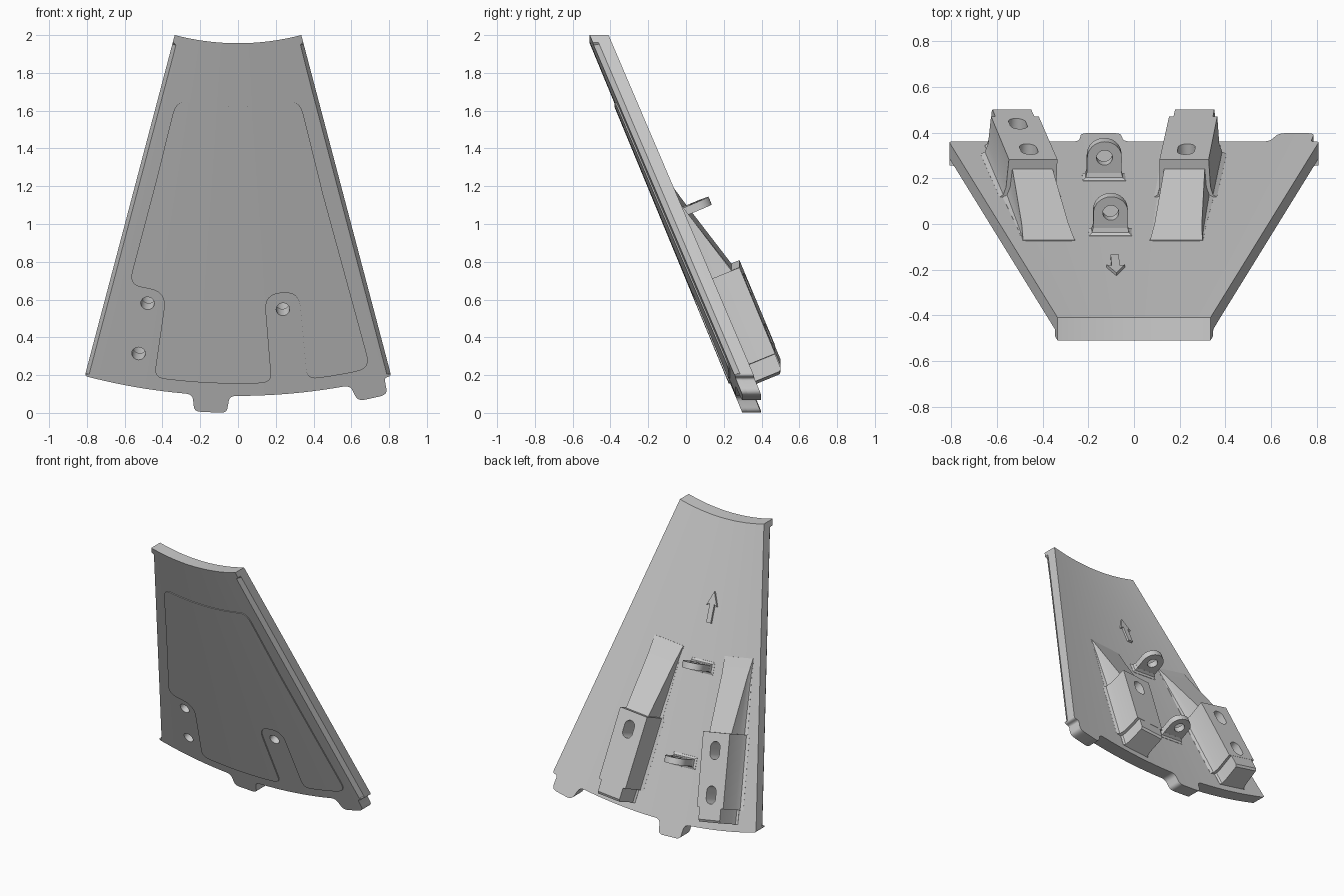
import bpy, bmesh
from math import sin, cos, pi, radians, atan
from mathutils import Vector, Matrix

if "Cube" in bpy.data.objects:
    bpy.data.objects.remove(bpy.data.objects["Cube"])

# Whole part is a sector of a shallow cone whose axis runs along y
CZ, R0, R1, K = 3.27, 1.313, 3.18, 0.413
ALPHA = atan(K)
HALF = 14.78
T = 2.6                       # unrolled width per radian
APEX = Vector((0, -0.41 - K * R0, CZ))


def finish(bm, name, angle=30):
    bmesh.ops.recalc_face_normals(bm, faces=bm.faces)
    me = bpy.data.meshes.new(name)
    bm.to_mesh(me)
    bm.free()
    ob = bpy.data.objects.new(name, me)
    bpy.context.collection.objects.link(ob)
    return ob


def rounded(corners):
    """Corners are (degrees, radius, cut); returns unrolled outline."""
    P = [(Vector((radians(a) * T, r)), c) for a, r, c in corners]
    out = []
    for i, (p, c) in enumerate(P):
        if c == 0:
            out.append(p)
            continue
        a = p + (P[i - 1][0] - p).normalized() * c
        b = p + (P[(i + 1) % len(P)][0] - p).normalized() * c
        for k in range(7):
            t = k / 6
            out.append(a * (1 - t) ** 2 + p * 2 * t * (1 - t) + b * t * t)
    return out


def cone_slab(name, corners, h0, h1, chamfer=0.0):
    """Flat outline, extruded, sliced into narrow strips and wrapped on the cone."""
    bm = bmesh.new()
    f = bm.faces.new([bm.verts.new((p.x, p.y, h0)) for p in rounded(corners)])
    ext = bmesh.ops.extrude_face_region(bm, geom=[f])
    for v in ext["geom"]:
        if isinstance(v, bmesh.types.BMVert):
            v.co.z = h1
    for i in range(-14, 15):
        bmesh.ops.bisect_plane(bm, geom=bm.verts[:] + bm.edges[:] + bm.faces[:],
                               plane_co=(radians(i + 0.037) * T, 0, 0), plane_no=(1, 0, 0))
    bmesh.ops.triangulate(bm, faces=[f for f in bm.faces if len(f.verts) > 4])
    for v in bm.verts:
        th, r, h = v.co.x / T, v.co.y, v.co.z
        if chamfer and h < h0 + 1e-5 and abs(th) > radians(HALF) - 1e-4 and r > R0 + 0.045:
            th -= (chamfer / r) * (1 if th > 0 else -1)
        v.co = (r * sin(th), -0.51 + K * (r - R0) + h, CZ - r * cos(th))
    return finish(bm, name)


def frame(deg):
    """Local axes at an angle: across, down the slope, out of the back face."""
    t = radians(deg)
    er, ey = Vector((sin(t), 0, -cos(t))), Vector((0, 1, 0))
    u = Vector((cos(t), 0, sin(t)))
    s = er * cos(ALPHA) + ey * sin(ALPHA)
    n = ey * cos(ALPHA) - er * sin(ALPHA)
    m = Matrix((u, s, n)).transposed().to_4x4()
    m.translation = APEX
    return m


def loft(name, deg, sections):
    bm, m = bmesh.new(), frame(deg)
    rings = [[bm.verts.new(m @ Vector(p)) for p in sec] for sec in sections]
    for a, b in zip(rings, rings[1:]):
        for i in range(len(a)):
            j = (i + 1) % len(a)
            bm.faces.new((a[i], a[j], b[j], b[i]))
    bm.faces.new(rings[0])
    bm.faces.new(rings[-1])
    return finish(bm, name)


def cut(ob, cutter):
    md = ob.modifiers.new("cut", "BOOLEAN")
    md.operation, md.solver, md.object = "DIFFERENCE", "EXACT", cutter
    bpy.context.view_layer.objects.active = ob
    bpy.ops.object.modifier_apply(modifier=md.name)
    bpy.data.objects.remove(cutter)


def slot_cutter(deg, s, r, stretch, n0, n1):
    ring = []
    for k in range(24):
        a = 2 * pi * (k + 0.5) / 24
        ring.append((r * cos(a), s + r * sin(a) + (stretch if sin(a) > 0 else -stretch)))
    return loft("cutter", deg, [[(x, y, n) for x, y in ring] for n in (n0, n1)])


# Curved shell: back layer plus a front layer with chamfered sides
TAB = 3.27
outline = [(-HALF, R0, 0), (HALF, R0, 0), (HALF, R0 + .04, 0), (HALF, R0 + .05, 0), (HALF, R1, .015),
           (14.1, R1, .015), (14.0, TAB, .03), (11.2, TAB, .03), (10.75, R1, .03),
           (-0.8, R1, .03), (-1.05, TAB, .025), (-4.05, TAB, .025), (-4.35, R1, .03),
           (-HALF, R1, .015), (-HALF, R0 + .05, 0), (-HALF, R0 + .04, 0)]
shell = cone_slab("shell_back", outline, .03, .1)
skin = cone_slab("shell_front", outline, 0, .03, chamfer=.02)

# Thin raised panel on the front, notched around the bolt holes
cone_slab("front_panel", [
    (-11.5, 1.65, .08), (11.5, 1.65, .08), (13.05, 3.115, .07),
    (6.75, 3.115, .05), (7.0, 2.645, .085), (3.05, 2.645, .085), (3.3, 3.115, .05),
    (-8.2, 3.115, .05), (-8.2, 2.655, .09), (-12.6, 2.655, .07)], -.008, .004)

# Mounting bosses: ramp, block and narrower end step
HOLES = {-10.1: (2.918, 3.21), 5.0: (2.918,)}


def boss_section(s, w, top, flare):
    half = [(w + flare, -.03), (w + flare, .002), (w + flare * .45, .012 if top > .05 else .003),
            (w + flare * .12, min(.05, top * .5)), (w, top)]
    return [(x, s, n) for x, n in half] + [(-x, s, n) for x, n in reversed(half)]


for deg, spots in HOLES.items():
    side = "left" if deg < 0 else "right"
    loft(side + "_ramp", deg, [boss_section(2.30, .115, .004, .004), boss_section(2.42, .104, .034, .012),
                               boss_section(2.81, .089, .138, .035)])
    block = loft(side + "_block", deg, [boss_section(2.80, .108, .18, .03),
                                        boss_section(3.295, .106, .18, .035)])
    loft(side + "_end_step", deg, [boss_section(3.29, .087, .179, .02),
                                   boss_section(3.375, .086, .179, .02),
                                   boss_section(3.39, .086, .168, .02)])
    for s in spots:
        cut(block, slot_cutter(deg, s, .038, .022, -.05, .25))
        cut(shell, slot_cutter(deg, s, .036, 0, -.2, .05))
        cut(skin, slot_cutter(deg, s, .036, 0, -.2, .05))

# Two pierced lugs with flared feet
for name, s in (("upper_lug", 2.398), ("lower_lug", 3.03)):
    w, c, d = .076, .102, -2.7
    arch = [(-w, -.02)] + [(-w * cos(pi * k / 16), c + w * sin(pi * k / 16)) for k in range(17)] + [(w, -.02)]
    lug = loft(name, d, [[(x, s + o, n) for x, n in arch] for o in (-.022, .022)])
    hole = [(.035 * cos(2 * pi * k / 24), c + .035 * sin(2 * pi * k / 24)) for k in range(24)]
    cut(lug, loft("cutter", d, [[(x, s + o, n) for x, n in hole] for o in (-.1, .1)]))
    loft(name + "_foot", d, [[(x * a, s + y * b, n) for x, y in ((-1, -1), (1, -1), (1, 1), (-1, 1))]
                             for a, b, n in ((.096, .044, -.01), (.094, .042, .002),
                                             (.081, .028, .01), (.0765, .0225, .03))])

# Raised direction arrow on the back
arrow = [(0, -.11), (.04, -.015), (.018, -.025), (.018, .1), (-.018, .1), (-.018, -.025), (-.04, -.015)]
loft("direction_arrow", -2.5, [[(x, 2.01 + y, n) for x, y in arrow] for n in (-.01, .014)])

# Smooth shading on curved parts, sharp edges kept
bpy.ops.object.select_all(action="SELECT")
bpy.context.view_layer.objects.active = shell
bpy.ops.object.shade_smooth_by_angle(angle=radians(30))
